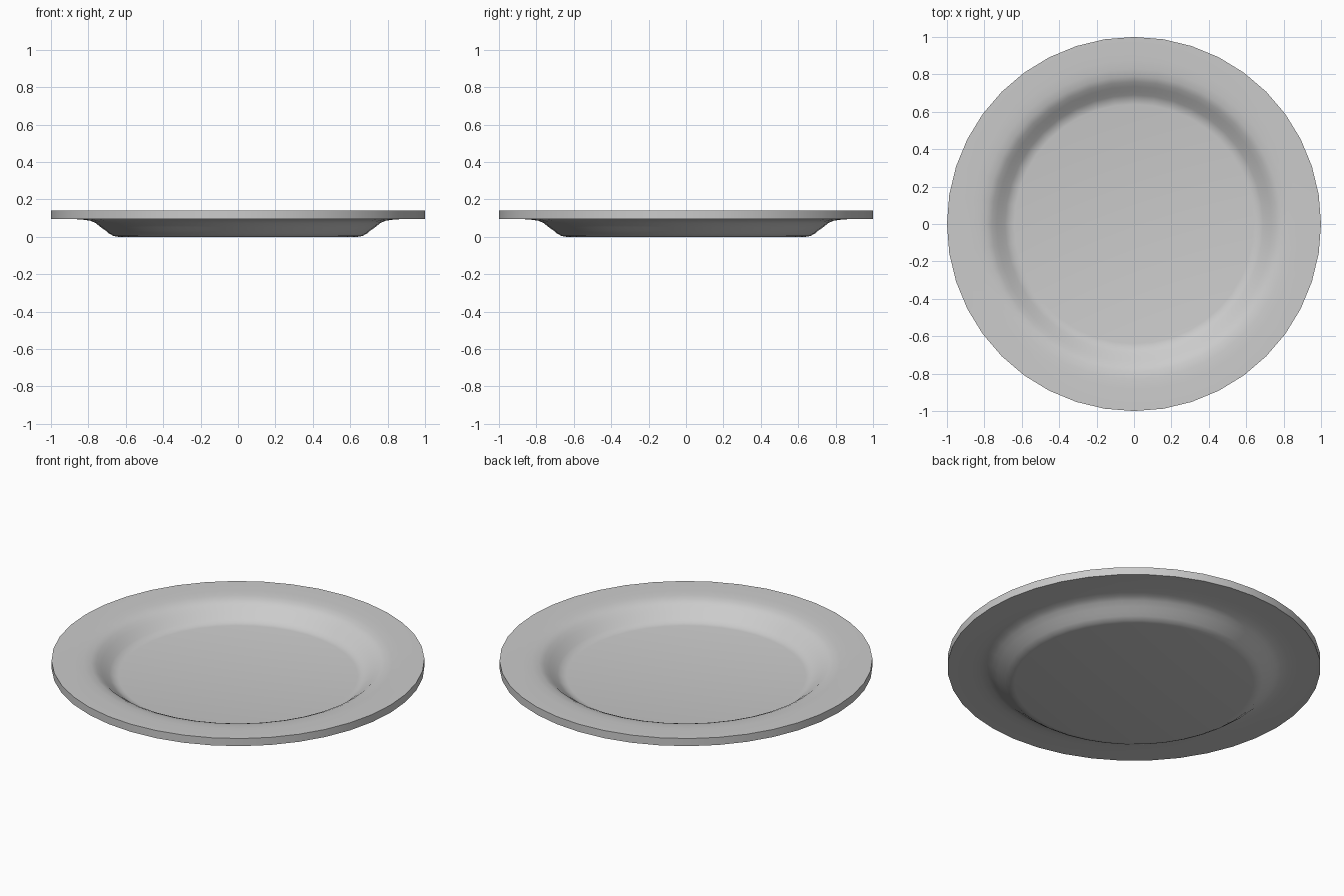
import bpy
import bmesh
from math import cos, sin, tau, radians

cube = bpy.data.objects.get("Cube")
if cube:
    bpy.data.objects.remove(cube, do_unlink=True)

SIDES = 40
THICKNESS = 0.045

# Glazed grey material
grey = bpy.data.materials.new("plate grey")
grey.use_nodes = True
colour = (0.6, 0.6, 0.6, 1)
grey.diffuse_color = colour
grey.node_tree.nodes["Principled BSDF"].inputs["Base Color"].default_value = colour

# Underside profile from the centre to the rim, as (radius, height)
under = [(0.64, 0), (0.665, 0.004), (0.69, 0.018), (0.71, 0.035),
         (0.735, 0.052), (0.76, 0.073), (0.79, 0.086), (0.83, 0.092),
         (0.88, 0.095), (1, 0.096)]
upper = [(r, z + THICKNESS) for r, z in reversed(under)]
profile = under + upper

# Lathe the closed shell and cap the flat middle on both sides
bm = bmesh.new()
rings = [[bm.verts.new((r * cos(tau * i / SIDES), r * sin(tau * i / SIDES), z))
          for i in range(SIDES)] for r, z in profile]
for low, high in zip(rings, rings[1:]):
    for i in range(SIDES):
        j = (i + 1) % SIDES
        bm.faces.new((low[i], low[j], high[j], high[i]))
bm.faces.new(rings[0][::-1])
bm.faces.new(rings[-1])
bmesh.ops.recalc_face_normals(bm, faces=bm.faces)

mesh = bpy.data.meshes.new("plate")
bm.to_mesh(mesh)
bm.free()
mesh.materials.append(grey)
plate = bpy.data.objects.new("plate", mesh)
bpy.context.collection.objects.link(plate)

# Smooth surfaces with crisp rim edges
bpy.context.view_layer.objects.active = plate
plate.select_set(True)
bpy.ops.object.shade_smooth_by_angle(angle=radians(50))
